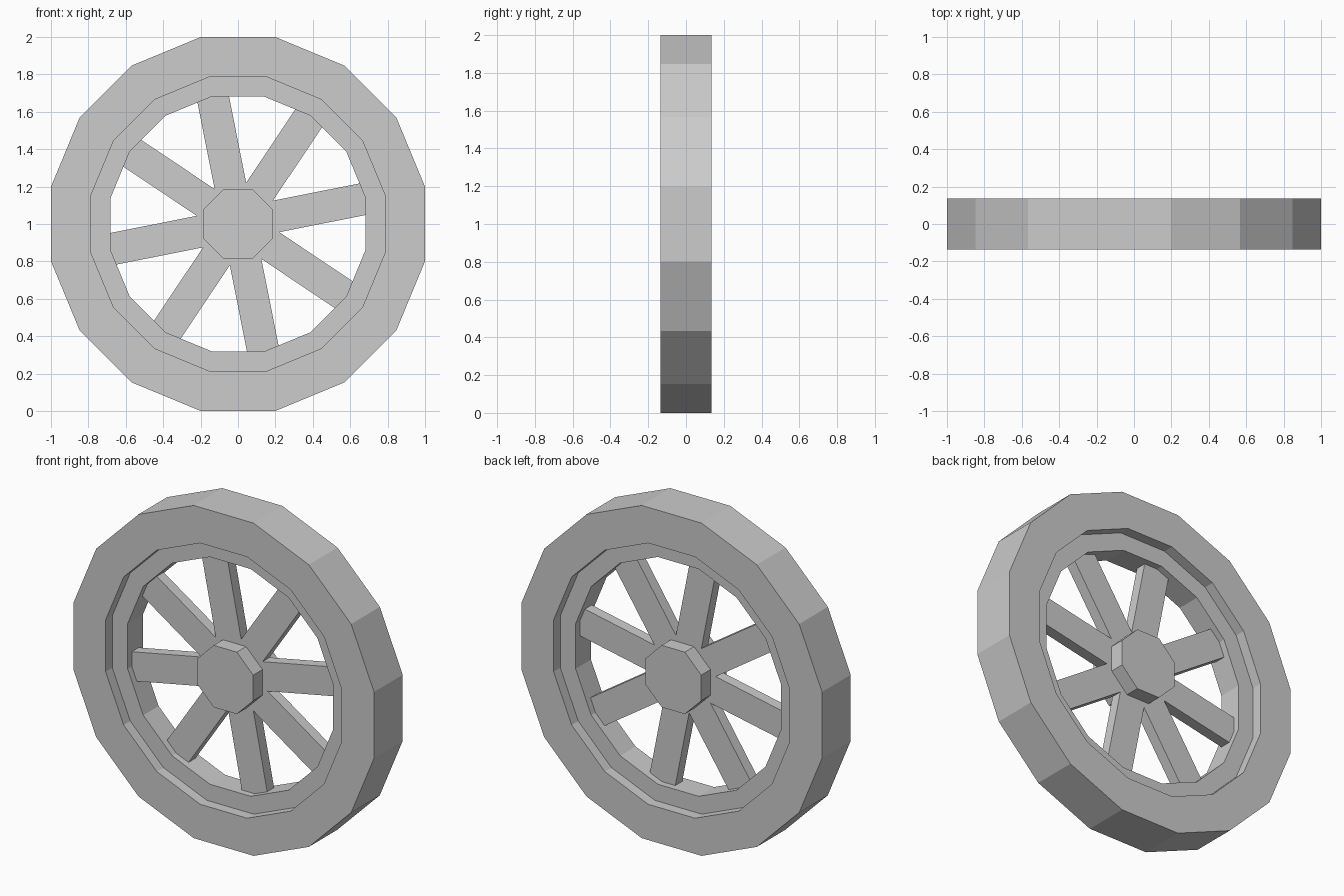
import bpy, bmesh, math
from mathutils import Matrix

if "Cube" in bpy.data.objects:
    bpy.data.objects.remove(bpy.data.objects["Cube"])

CENTRE_Z = 1.0

grey = bpy.data.materials.new("light grey")
grey.diffuse_color = (0.604, 0.604, 0.604, 1)
grey.use_nodes = True
grey.node_tree.nodes["Principled BSDF"].inputs["Base Color"].default_value = grey.diffuse_color


def finish(bm, name):
    bmesh.ops.recalc_face_normals(bm, faces=bm.faces)
    mesh = bpy.data.meshes.new(name)
    bm.to_mesh(mesh)
    bm.free()
    mesh.materials.append(grey)
    obj = bpy.data.objects.new(name, mesh)
    obj.location.z = CENTRE_Z
    bpy.context.collection.objects.link(obj)
    return obj


def ring(name, sides, outer, inner, half):
    """Flat-sided ring about the y axis; outer and inner are flat-to-centre distances."""
    bm = bmesh.new()
    profile = [(outer, -half), (outer, half), (inner, half), (inner, -half)]
    loops = []
    for i in range(sides):
        a = 2 * math.pi * (i + 0.5) / sides
        k = 1 / math.cos(math.pi / sides)
        loops.append([bm.verts.new((r * k * math.cos(a), y, r * k * math.sin(a)))
                      for r, y in profile])
    for i in range(sides):
        p, q = loops[i], loops[(i + 1) % sides]
        for j in range(4):
            bm.faces.new((p[j], p[(j + 1) % 4], q[(j + 1) % 4], q[j]))
    return finish(bm, name)


# Tyre and recessed rim
ring("tyre", 16, 1.0, 0.785, 0.136)
ring("rim", 16, 0.79, 0.683, 0.073)

# Octagonal hub
bm = bmesh.new()
radius = 0.186 / math.cos(math.pi / 8)
bmesh.ops.create_cone(bm, cap_ends=True, segments=8, radius1=radius, radius2=radius,
                      depth=0.242,
                      matrix=Matrix.Rotation(math.pi / 2, 4, 'X') @ Matrix.Rotation(math.pi / 8, 4, 'Z'))
# keep flats facing the axes whatever the starting angle of the primitive
v = bm.verts[:][0].co
if min(abs(v.x), abs(v.z)) < 0.01:
    bmesh.ops.rotate(bm, verts=bm.verts, matrix=Matrix.Rotation(math.pi / 8, 3, 'Y'))
finish(bm, "hub")

# Eight spokes, ends sunk into the rim
for i in range(8):
    bm = bmesh.new()
    bmesh.ops.create_cube(bm, size=1)
    bmesh.ops.scale(bm, verts=bm.verts, vec=(0.63, 0.066, 0.172))
    bmesh.ops.translate(bm, verts=bm.verts, vec=(0.415, 0, 0))
    bmesh.ops.rotate(bm, verts=bm.verts,
                     matrix=Matrix.Rotation(-math.radians(11.25 + 45 * i), 3, 'Y'))
    finish(bm, f"spoke_{i + 1}")
